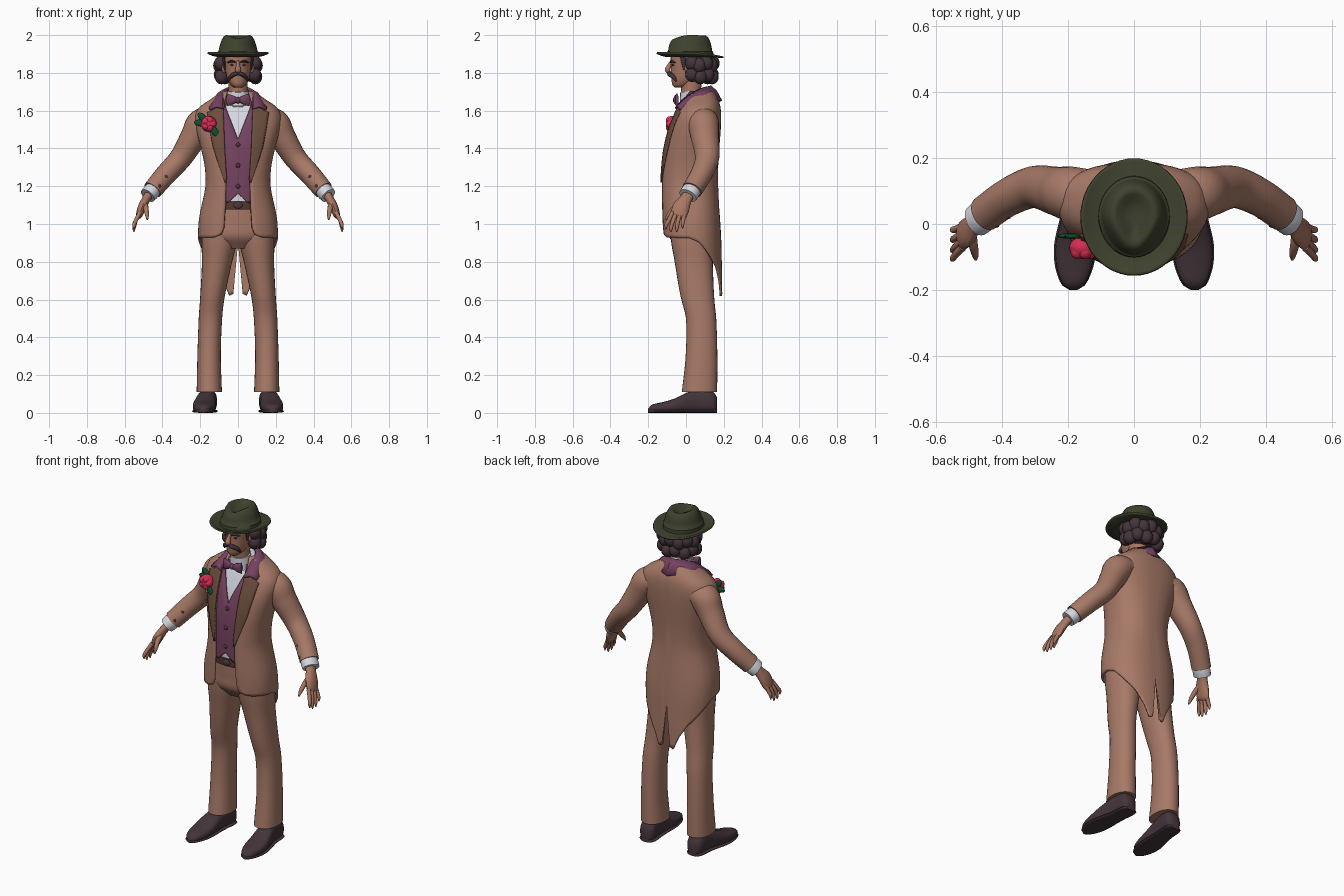
import bpy, bmesh, math
from mathutils import Vector, Matrix

if "Cube" in bpy.data.objects:
    bpy.data.objects.remove(bpy.data.objects["Cube"])

def material(name, r, g, b):
    m = bpy.data.materials.new(name)
    m.diffuse_color = [((c / 255 + 0.055) / 1.055) ** 2.4 for c in (r, g, b)] + [1]
    m.use_nodes = True
    m.node_tree.nodes["Principled BSDF"].inputs["Base Color"].default_value = m.diffuse_color
    return m

SUIT = material("suit_tan", 168, 122, 104)
SKIN = material("skin", 170, 119, 98)
HAT = material("hat_olive", 62, 66, 46)
PLUM = material("plum", 116, 66, 96)
LAPEL = material("lapel_brown", 108, 78, 62)
DARK = material("dark_leather_hair", 68, 53, 59)
WHITE = material("shirt_white", 214, 216, 225)
RED = material("rose_red", 212, 44, 84)
GREEN = material("leaf_green", 18, 80, 48)
BROWN = material("belt_brown", 82, 56, 50)
SIDES = ((-1, "right_"), (1, "left_"))

def lerp(table, k):
    """Straight interpolation in rows of (key, value)."""
    if k <= table[0][0]:
        return table[0][1]
    for (a, va), (b, vb) in zip(table, table[1:]):
        if k <= b:
            return va + (vb - va) * (k - a) / (b - a)
    return table[-1][1]

def curve(table, k):
    """Smooth interpolation in rows of (key, values...)."""
    k = min(max(k, table[0][0]), table[-1][0])
    i = next(j for j in range(len(table) - 1) if k <= table[j + 1][0])
    def slope(j, c):
        a, b = table[max(j - 1, 0)], table[min(j + 1, len(table) - 1)]
        return (b[c] - a[c]) / (b[0] - a[0])
    p, q = table[i], table[i + 1]
    h = q[0] - p[0]
    t = (k - p[0]) / h
    return [(2*t**3 - 3*t*t + 1) * p[c] + (t**3 - 2*t*t + t) * h * slope(i, c)
            + (3*t*t - 2*t**3) * q[c] + (t**3 - t*t) * h * slope(i + 1, c)
            for c in range(1, len(p))]

def finish(name, bm, mat, solid=0, angle=45):
    bmesh.ops.remove_doubles(bm, verts=bm.verts, dist=0.0002)
    bmesh.ops.recalc_face_normals(bm, faces=bm.faces)
    me = bpy.data.meshes.new(name)
    bm.to_mesh(me)
    bm.free()
    me.materials.append(mat)
    ob = bpy.data.objects.new(name, me)
    bpy.context.collection.objects.link(ob)
    bpy.ops.object.select_all(action='DESELECT')
    ob.select_set(True)
    bpy.context.view_layer.objects.active = ob
    bpy.ops.object.shade_smooth_by_angle(angle=math.radians(angle))
    if solid:
        mod = ob.modifiers.new("thickness", 'SOLIDIFY')
        mod.thickness, mod.offset = solid, 0
    return ob

def grid(name, rows, mat, closed=True, caps=True, solid=0, angle=45):
    bm = bmesh.new()
    vs = [[bm.verts.new(p) for p in row] for row in rows]
    n = len(rows[0])
    for a, b in zip(vs, vs[1:]):
        for i in range(n if closed else n - 1):
            j = (i + 1) % n
            bm.faces.new((a[i], a[j], b[j], b[i]))
    if closed and caps:
        bm.faces.new(vs[0])
        bm.faces.new(vs[-1])
    return finish(name, bm, mat, solid, angle)

def spow(v, e):
    return math.copysign(abs(v) ** e, v)

def loft(name, table, mat, e=1.0, n=28, steps=18, sx=1):
    """Stacked rings from rows of (z, centre x, half width, front y, back y)."""
    rows = []
    for i in range(steps + 1):
        z = table[0][0] + (table[-1][0] - table[0][0]) * i / steps
        cx, rx, yf, yb = curve(table, z)
        rows.append([(sx * cx + rx * spow(math.sin(a), e),
                      (yf + yb) / 2 - (yb - yf) / 2 * spow(math.cos(a), e), z)
                     for a in (math.tau * k / n for k in range(n))])
    return grid(name, rows, mat)

def tube(name, pts, mat, sx=1, ref=(0, 1, 0), n=14, per=5):
    """Swept ellipse through points of (x, y, z, radius along ref, other radius)."""
    table = [(i, *p) for i, p in enumerate(pts)]
    ks = [i / per for i in range((len(pts) - 1) * per + 1)]
    rows = []
    for k in ks:
        v = curve(table, k)
        d = Vector(curve(table, k + .05)[:3]) - Vector(curve(table, k - .05)[:3])
        d.normalize()
        a = Vector(ref) - d * d.dot(Vector(ref))
        a.normalize()
        b = d.cross(a)
        ring = [Vector(v[:3]) + a * v[3] * math.cos(t) + b * v[4] * math.sin(t)
                for t in (math.tau * j / n for j in range(n))]
        rows.append([(sx * p.x, p.y, p.z) for p in ring])
    return grid(name, rows, mat)

def ball(name, pos, size, mat, rot=0, seg=16):
    bm = bmesh.new()
    m = Matrix.Translation(pos) @ Matrix.Rotation(rot, 4, 'Y') @ Matrix.Diagonal((*size, 1))
    bmesh.ops.create_uvsphere(bm, u_segments=seg, v_segments=seg // 2 + 2, radius=1, matrix=m)
    return finish(name, bm, mat)

# Torso shape shared by coat, vest, shirt and lapels: z, half width, front y, back y
BODY = [(.6, .185, -.11, .187), (.8, .195, -.115, .184), (.93, .205, -.12, .18), (1.03, .2, -.124, .174),
        (1.2, .167, -.128, .162), (1.3, .17, -.125, .163), (1.4, .19, -.113, .17), (1.5, .215, -.088, .178),
        (1.57, .222, -.06, .18), (1.615, .2, -.04, .177), (1.65, .15, -.015, .168), (1.7, .077, .01, .14)]
E = .85

def body_point(z, th, g):
    rx, yf, yb = curve(BODY, z)
    return Vector(((rx + g) * spow(math.sin(th), E),
                   (yf + yb) / 2 - ((yb - yf) / 2 + g) * spow(math.cos(th), E), z))

def front_y(x, z, g):
    rx, yf, yb = curve(BODY, z)
    c = max(0, 1 - (abs(x) / (rx + g)) ** (2 / E)) ** (E / 2)
    return (yf + yb) / 2 - ((yb - yf) / 2 + g) * c

def garment(name, mat, g, opening, hem, top, solid, n=44):
    """Open-fronted shell; hem height runs from front edge (0) to centre back (1)."""
    ss = sorted(set([i / 24 for i in range(25)] + [k for k, _ in hem]))
    rows = []
    for i in range(n + 1):
        half = []
        for s in ss:
            z = lerp(hem, s) + (top - lerp(hem, s)) * i / n
            rx = curve(BODY, z)[0] + g
            th0 = math.asin(min(.98, lerp(opening, z) / rx) ** (1 / E))
            half.append(body_point(z, th0 + (math.pi - th0) * s, g))
        rows.append(half + [Vector((-p.x, p.y, p.z)) for p in reversed(half[:-1])])
    return grid(name, rows, mat, closed=False, solid=solid)

# Tailcoat, vest and shirt
COAT_GAP = [(.92, .1), (.95, .085), (.98, .074), (1.1, .066), (1.25, .063), (1.4, .073), (1.6, .08), (1.65, .07), (1.7, .056)]
TAIL_HEM = [(0, .945), (.06, .93), (.4, .925), (.5, .9), (.6, .85), (.766, .77), (.87, .69), (.928, .62), (.964, .63), (1, .9)]
garment("tailcoat", SUIT, 0, COAT_GAP, TAIL_HEM, 1.7, .012)
garment("vest", PLUM, -.011, [(1.45, 0), (1.62, .066), (1.68, .045)],
        [(0, 1.16), (.07, 1.115), (1, 1.12)], 1.66, .006)
grid("shirt", [[body_point(1.09 + .61 * i / 24, math.tau * k / 32, -.022) for k in range(32)]
               for i in range(25)], WHITE)

# Lapels and velvet collar
LAPEL_EDGE = [(1.22, .069), (1.3, .097), (1.4, .13), (1.5, .15), (1.59, .163), (1.605, .125), (1.64, .105)]
zs = sorted([1.22 + .42 * i / 16 for i in range(17)] + [1.59, 1.605])
for sx, side in SIDES:
    rows = []
    for z in zs:
        a, b = lerp(COAT_GAP, z) - .003, lerp(LAPEL_EDGE, z)
        xs = [a + (b - a) * k / 5 for k in range(6)]
        rows.append([(sx * x, front_y(x, z, .009), z) for x in xs])
    grid(side + "lapel", rows, LAPEL, closed=False, solid=.007)
COLLAR = [(0, .078, -.055, 1.61, .15, -.035, 1.605), (.35, .078, -.005, 1.665, .145, .04, 1.635),
          (.65, .068, .07, 1.71, .115, .12, 1.655), (1, 0, .128, 1.728, 0, .186, 1.65)]
half = []
for i in range(13):
    v = curve(COLLAR, i / 12)
    a, b = Vector(v[:3]), Vector(v[3:])
    half.append([a, (a + b) / 2 + Vector((0, 0, .014)), b])
half += [[Vector((-p.x, p.y, p.z)) for p in r] for r in reversed(half[:-1])]
grid("velvet_collar", half, PLUM, closed=False, solid=.014)

# Neck, shirt collar and bow tie
loft("neck", [(1.62, 0, .055, -.02, .1), (1.7, 0, .05, -.025, .08), (1.78, 0, .05, -.03, .09)], SKIN)
tube("shirt_collar", [(0, .035, 1.635, .064, .07), (0, .03, 1.67, .06, .062), (0, .025, 1.705, .056, .056)],
     WHITE, ref=(1, 0, 0), n=24)
for sx, side in SIDES:
    tube(side + "bow_wing", [(.004, -.052, 1.655, .011, .012), (.03, -.054, 1.657, .013, .025),
                             (.058, -.048, 1.657, .009, .034)], PLUM, sx)
ball("bow_knot", (0, -.056, 1.655), (.014, .014, .017), PLUM)

# Vest and sleeve buttons
for z in (1.42, 1.31, 1.2):
    ball("vest_button", (0, front_y(0, z, -.008), z), (.012, .007, .012), BROWN, seg=12)

# Trousers and belt
loft("hips", [(.87, 0, .09, -.04, .1), (.93, 0, .175, -.088, .14), (1.0, 0, .176, -.095, .142),
              (1.12, 0, .15, -.1, .13)], SUIT, E)
loft("belt", [(1.078, 0, .158, -.11, .132), (1.1, 0, .158, -.112, .132), (1.122, 0, .156, -.111, .132)], BROWN, E, steps=3)
ball("belt_buckle", (0, -.112, 1.1), (.024, .007, .019), BROWN, seg=12)
LEG = [(.11, .152, .067, -.022, .165), (.3, .153, .062, -.002, .166), (.5, .146, .062, .0, .16), (.6, .137, .064, -.025, .15),
       (.7, .124, .071, -.044, .145), (.8, .111, .08, -.06, .142), (.9, .1, .093, -.078, .142), (.97, .095, .095, -.084, .142)]

# Shoes: y, centre x, half width, height
SHOE = [(-.2, .184, .008, .022), (-.193, .184, .024, .036), (-.17, .183, .04, .047), (-.12, .181, .056, .058), (-.06, .178, .06, .076),
        (0, .172, .053, .105), (.06, .164, .047, .125), (.13, .158, .047, .12), (.155, .157, .04, .1), (.165, .157, .025, .08)]

def shoe_part(name, sx, grow, height):
    rows = []
    for i in range(29):
        y = -.2 + .365 * i / 28
        cx, w, h = curve(SHOE, y)
        h = height or h
        rows.append([(sx * cx + (w + grow) * spow(math.cos(t), .8), y,
                      h / 2 + h / 2 * spow(math.sin(t), .7))
                     for t in (math.tau * k / 20 for k in range(20))])
    grid(name, rows, DARK)

for sx, side in SIDES:
    loft(side + "trouser_leg", LEG, SUIT, .92, sx=sx, steps=24)
    shoe_part(side + "shoe", sx, 0, 0)
    shoe_part(side + "sole", sx, .004, .018)
    # Sleeve, cuff and hand
    tube(side + "sleeve", [(.13, .09, 1.555, .075, .06), (.19, .092, 1.53, .082, .082), (.235, .1, 1.46, .074, .071),
                           (.303, .112, 1.35, .064, .06), (.38, .082, 1.265, .058, .056),
                           (.452, .032, 1.18, .055, .052)], SUIT, sx, n=24, per=6)
    tube(side + "cuff", [(.445, .035, 1.187, .048, .044), (.462, .022, 1.168, .051, .045),
                         (.478, .01, 1.15, .05, .043)], WHITE, sx, n=20)
    for x, y, z in ((.385, .022, 1.25), (.42, -.004, 1.2)):
        ball(side + "sleeve_button", (sx * x, y, z), (.012, .008, .012), BROWN, seg=12)
    tube(side + "palm", [(.465, .02, 1.165, .03, .024), (.487, -.002, 1.13, .034, .023), (.507, -.025, 1.09, .045, .023),
                         (.522, -.037, 1.05, .043, .018), (.528, -.042, 1.035, .034, .01)], SKIN, sx)
    for k, (y, dz) in enumerate(((-.105, .015), (-.079, 0), (-.048, 0), (-.018, .02))):
        y0 = -.071 + .0215 * k
        tube(side + "finger", [(.519, y0, 1.062, .011, .012), (.54, (y0 + y) / 2 - .003, 1.02, .011, .011),
                               (.55, y, .98 + dz, .0095, .0095), (.551, y, .957 + dz, .003, .003)], SKIN, sx, n=10)
    tube(side + "thumb", [(.493, -.02, 1.115, .015, .015), (.488, -.062, 1.085, .014, .014),
                          (.482, -.092, 1.05, .011, .011), (.48, -.108, 1.022, .004, .004)], SKIN, sx, ref=(1, 0, 0), n=10)

# Head and face
loft("head", [(1.722, 0, .02, -.06, .0), (1.735, 0, .038, -.072, .03), (1.77, 0, .057, -.077, .07),
              (1.82, 0, .068, -.079, .1), (1.88, 0, .075, -.081, .11), (1.92, 0, .07, -.07, .1)], SKIN)
tube("nose", [(0, -.073, 1.862, .007, .01), (0, -.09, 1.835, .011, .012), (0, -.098, 1.815, .016, .014),
              (0, -.085, 1.803, .01, .007)], SKIN, ref=(1, 0, 0), n=12)
for sx, side in SIDES:
    tube(side + "moustache", [(0, -.087, 1.798, .012, .009), (.02, -.086, 1.793, .013, .012),
                              (.042, -.066, 1.777, .011, .01), (.052, -.052, 1.755, .004, .004)], DARK, sx, n=10)
    tube(side + "eyebrow", [(.012, -.08, 1.856, .005, .004), (.033, -.076, 1.862, .006, .006),
                            (.056, -.057, 1.854, .004, .003)], DARK, sx, n=8)
    ball(side + "eye", (sx * .031, -.069, 1.842), (.011, .007, .006), DARK, seg=10)
    ball(side + "ear", (sx * .075, .012, 1.825), (.012, .02, .028), SKIN)
    tube(side + "sideburn", [(.074, -.018, 1.885, .014, .009), (.072, -.012, 1.85, .012, .008),
                             (.069, -.008, 1.815, .006, .004)], DARK, sx, n=10)

# Wavy hair in tufts around sides and back
ball("hair_base", (0, .066, 1.835), (.1, .09, .075), DARK, seg=24)
for z, r, count in ((1.785, .036, 8), (1.845, .038, 9)):
    for k in range(count):
        a = math.radians(-22 + 224 * k / (count - 1))
        ball("hair_tuft", (.094 * math.cos(a), .062 + .078 * math.sin(a), z + .006 * (-1) ** k),
             (r, r, r * 1.1), DARK)

# Hat brim with lifted edges
rows = []
for i in range(9):
    t = i / 8
    ring = []
    for k in range(48):
        a = math.tau * k / 48
        s, c = math.sin(a), math.cos(a)
        lift = t * t * (.018 * s * s + .018 * max(c, 0) ** 2) - .006 * t * max(-c, 0)
        ring.append(((.09 + .071 * t) * s, .022 - (.11 + .067 * t) * c, 1.888 + lift))
    rows.append(ring)
grid("hat_brim", rows, HAT, caps=False, solid=.009)

# Hat crown with band step, pinched front and teardrop crease: half width, half length, z
rows = []
for a0, b0, z in ((.109, .124, 1.884), (.108, .122, 1.913), (.103, .117, 1.915), (.097, .112, 1.945), (.088, .104, 1.972),
                  (.076, .094, 1.99), (.064, .082, 1.997), (.052, .07, 1.993), (.036, .053, 1.98), (.016, .028, 1.97)):
    ring = []
    for k in range(40):
        a = math.tau * k / 40
        s, c = math.sin(a), math.cos(a)
        pinch = 1 - .3 * max(c, 0) * (z - 1.884) / .11
        dip = .016 * max(c, 0) ** 2 * max(0, (z - 1.95) / .05)
        ring.append((a0 * s * pinch, .022 - b0 * c, z - dip + (.003 if a0 < .08 else 0) * s * s))
    rows.append(ring)
grid("hat_crown", rows, HAT, angle=60)

# Rose buttonhole with leaves
ball("rose_bloom", (-.155, -.072, 1.53), (.042, .034, .042), RED, seg=20)
for k in range(5):
    a = math.tau * k / 5
    ball("rose_petal", (-.155 + .02 * math.cos(a), -.085, 1.53 + .02 * math.sin(a)), (.021, .022, .021), RED)
for x, z, rot in ((-.198, 1.535, .1), (-.122, 1.488, .95), (-.185, 1.562, .75)):
    ball("rose_leaf", (x, front_y(x, z, .014), z), (.036, .008, .018), GREEN, rot, 12)
